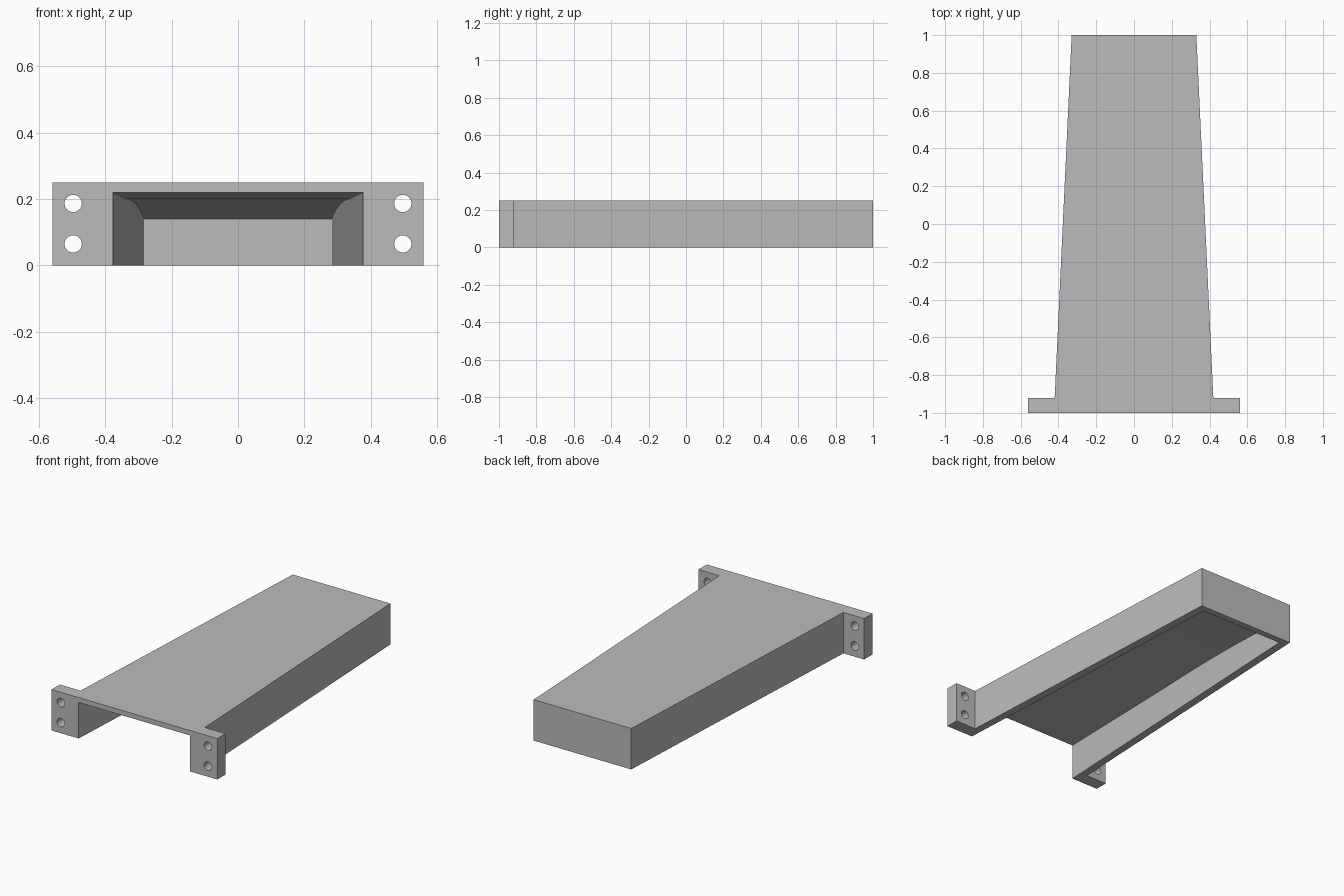
import bpy, bmesh, math
from mathutils import Matrix

cube = bpy.data.objects.get("Cube")
if cube:
    bpy.data.objects.remove(cube, do_unlink=True)

grey = bpy.data.materials.new("plain grey")
grey.use_nodes = True
colour = (0.5, 0.5, 0.5, 1)
grey.diffuse_color = colour
grey.node_tree.nodes["Principled BSDF"].inputs["Base Color"].default_value = colour

HEIGHT = 0.25


def make_object(name, bm):
    bmesh.ops.recalc_face_normals(bm, faces=bm.faces)
    mesh = bpy.data.meshes.new(name)
    bm.to_mesh(mesh)
    bm.free()
    mesh.materials.append(grey)
    ob = bpy.data.objects.new(name, mesh)
    bpy.context.collection.objects.link(ob)
    return ob


def cut(target, cutter):
    mod = target.modifiers.new("cut", 'BOOLEAN')
    mod.operation = 'DIFFERENCE'
    mod.solver = 'EXACT'
    mod.object = cutter
    bpy.context.view_layer.objects.active = target
    bpy.ops.object.modifier_apply(modifier=mod.name)
    bpy.data.objects.remove(cutter, do_unlink=True)


# Tapered body with mounting flanges, extruded from its plan
half = [(0.56, -1), (0.56, -0.92), (0.42, -0.92), (0.33, 1)]
plan = half + [(-x, y) for x, y in reversed(half)]
bm = bmesh.new()
base = bm.faces.new([bm.verts.new((x, y, 0)) for x, y in plan])
top = bmesh.ops.extrude_face_region(bm, geom=[base])["geom"]
bmesh.ops.translate(bm, vec=(0, 0, HEIGHT),
                    verts=[v for v in top if isinstance(v, bmesh.types.BMVert)])
body = make_object("tapered_cover", bm)


# Hollow underside: tapered walls, ceiling curving down towards the back
def inner_half_width(y):
    return 0.377 - 0.048 * (y + 1)


def ceiling(y):
    if y < -0.15:
        return 0.2 - 0.02 * (y + 0.15) / 0.85
    u = (y + 0.15) / 1.11
    return 0.2 - 0.01 * u - 0.05 * u ** 2.5


STEPS = 20
stations = [-1.1] + [-0.15 + 1.11 * i / STEPS for i in range(STEPS + 1)]
bm = bmesh.new()
rings = []
for y in stations:
    w, z = inner_half_width(y), ceiling(y)
    rings.append([bm.verts.new(p) for p in
                  ((-w, y, -0.1), (w, y, -0.1), (w, y, z), (-w, y, z))])
for a, b in zip(rings, rings[1:]):
    for i in range(4):
        j = (i + 1) % 4
        bm.faces.new((a[i], a[j], b[j], b[i]))
bm.faces.new(rings[0])
bm.faces.new(rings[-1])
cut(body, make_object("hollow_cutter", bm))

# Bolt holes through the flanges
bm = bmesh.new()
for x in (-0.497, 0.497):
    for z in (0.065, 0.187):
        place = Matrix.Translation((x, -0.96, z)) @ Matrix.Rotation(math.pi / 2, 4, 'X')
        bmesh.ops.create_cone(bm, cap_ends=True, segments=32, radius1=0.026,
                              radius2=0.026, depth=0.2, matrix=place)
cut(body, make_object("hole_cutter", bm))

# Smooth curved surfaces, sharp edges kept
bpy.ops.object.select_all(action='DESELECT')
body.select_set(True)
bpy.context.view_layer.objects.active = body
bpy.ops.object.shade_smooth_by_angle(angle=math.radians(30))
